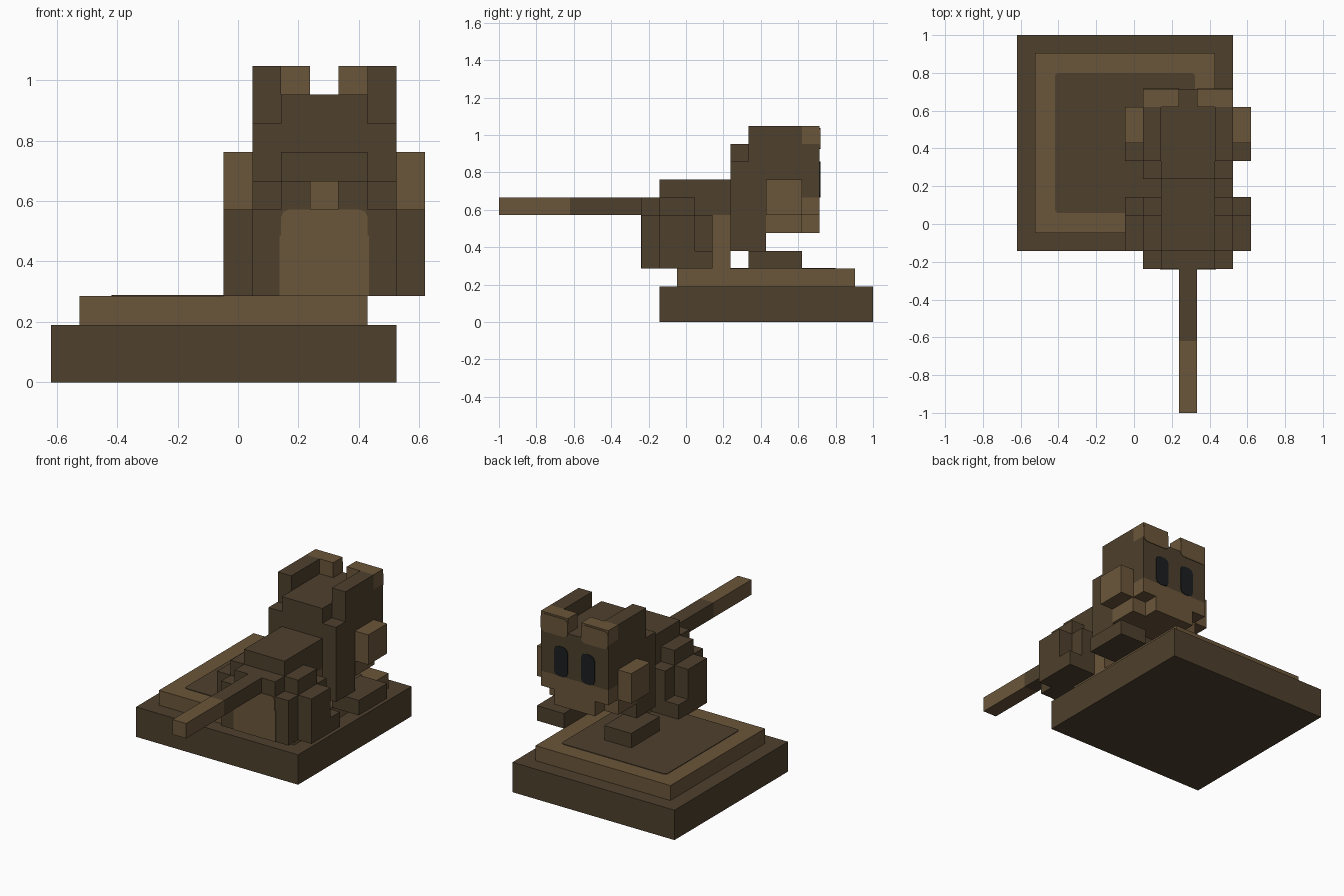
import bpy
import bmesh
from mathutils import Vector

if "Cube" in bpy.data.objects:
    bpy.data.objects.remove(bpy.data.objects["Cube"])

U = 2 / 21                               # block size
ORIGIN = Vector((-6.5 * U, -1.0, 0.0))   # corner of the block grid


def material(name, rgb):
    m = bpy.data.materials.new(name)
    m.diffuse_color = (*rgb, 1)
    m.use_nodes = True
    m.node_tree.nodes["Principled BSDF"].inputs["Base Color"].default_value = m.diffuse_color
    return m


DARK = material("dark_bronze", (0.0762, 0.0513, 0.0262))
LIGHT = material("light_bronze", (0.147, 0.0931, 0.0423))
BLACK = material("eye_black", (0.0120, 0.0130, 0.0150))


def box(name, x, y, z, mat, round_axis=None, radius=0.0):
    """Block given by (low, high) ranges in grid units; optional rounded corners."""
    bm = bmesh.new()
    bmesh.ops.create_cube(bm, size=1)
    lo = Vector((x[0], y[0], z[0])) * U + ORIGIN
    hi = Vector((x[1], y[1], z[1])) * U + ORIGIN
    for v in bm.verts:
        v.co = Vector([lo[a] if v.co[a] < 0 else hi[a] for a in range(3)])
    if round_axis is not None:
        edges = [e for e in bm.edges
                 if all(abs(e.verts[0].co[a] - e.verts[1].co[a]) < 1e-6
                        for a in range(3) if a != round_axis)]
        bmesh.ops.bevel(bm, geom=edges, offset=radius, segments=2,
                        profile=0.5, affect='EDGES')
    me = bpy.data.meshes.new(name)
    bm.to_mesh(me)
    bm.free()
    me.materials.append(mat)
    ob = bpy.data.objects.new(name, me)
    bpy.context.collection.objects.link(ob)
    return ob


def pair(name, x, y, z, mat, **kw):
    """Block and its mirror across the animal's middle (x = 9.5)."""
    box("left_" + name, x, y, z, mat, **kw)
    box("right_" + name, (19 - x[1], 19 - x[0]), y, z, mat, **kw)


T = 0.04   # painted plate thickness in grid units

# Pedestal
box("base", (0, 12), (9, 21), (0, 2), DARK)
box("upper_step", (1, 11), (10, 20), (2, 3), LIGHT)
box("step_inlay", (2.1, 9.9), (11.1, 18.9), (2.98, 3 + T), DARK,
    round_axis=2, radius=0.02)

# Tail
box("tail", (9, 10), (4, 8), (6, 7), DARK)
box("tail_tip", (9, 10), (0, 4), (6, 7), LIGHT)

# Body
box("rump", (8, 11), (8, 9), (3, 7), DARK)
box("back", (8, 11), (9, 12), (3, 8), DARK)
box("shoulder", (8, 11), (12, 13), (6, 8), DARK)
box("belly", (8, 11), (12, 13), (3, 6), LIGHT)
box("rump_patch", (7.95, 11.05), (8 - T, 8.02), (3, 5.1), LIGHT)
box("rump_patch_top", (8, 11), (8 - T, 8.02), (4.6, 6), LIGHT,
    round_axis=1, radius=0.025)

# Hind legs
pair("hip_rear", (7, 8), (8, 9), (3, 6), DARK)
pair("thigh", (7, 8), (9, 11), (3, 7), DARK)
pair("knee", (7, 8), (11, 12), (3, 6), DARK)
pair("hind_leg", (6, 7), (9, 11), (3, 6), DARK)
pair("hind_paw", (6, 7), (11, 12), (3, 4), DARK)

# Chest and front paws
box("chest", (7, 12), (13, 15), (4, 9), DARK)
pair("front_paw", (6, 8), (14, 17), (3, 4), DARK)

# Head
box("head", (7, 12), (15, 17), (6, 9), DARK)
box("crown", (8, 11), (13, 17), (9, 10), DARK)
box("face", (7, 12), (17, 18), (7, 10), DARK)
box("muzzle", (7, 12), (17, 18), (6, 7), LIGHT)
box("chin", (8, 11), (17, 18), (5, 6), LIGHT)
box("jaw", (7, 12), (15, 17), (5, 6), LIGHT)
pair("jaw_side", (7 - T, 7), (15, 17), (5, 7), LIGHT)
pair("cheek", (6, 7), (15, 17), (6, 8), LIGHT)

# Ears
pair("ear_side", (7, 8), (14, 17), (9, 11), DARK)
pair("ear_front", (7, 9), (17, 18), (10, 11), LIGHT)
pair("ear_trim", (7, 9), (17.9, 18 + T), (9.7, 10.9), LIGHT,
     round_axis=1, radius=0.025)

# Eyes
pair("eye", (8, 9), (17.95, 18 + T), (7, 9), BLACK,
     round_axis=1, radius=0.03)
